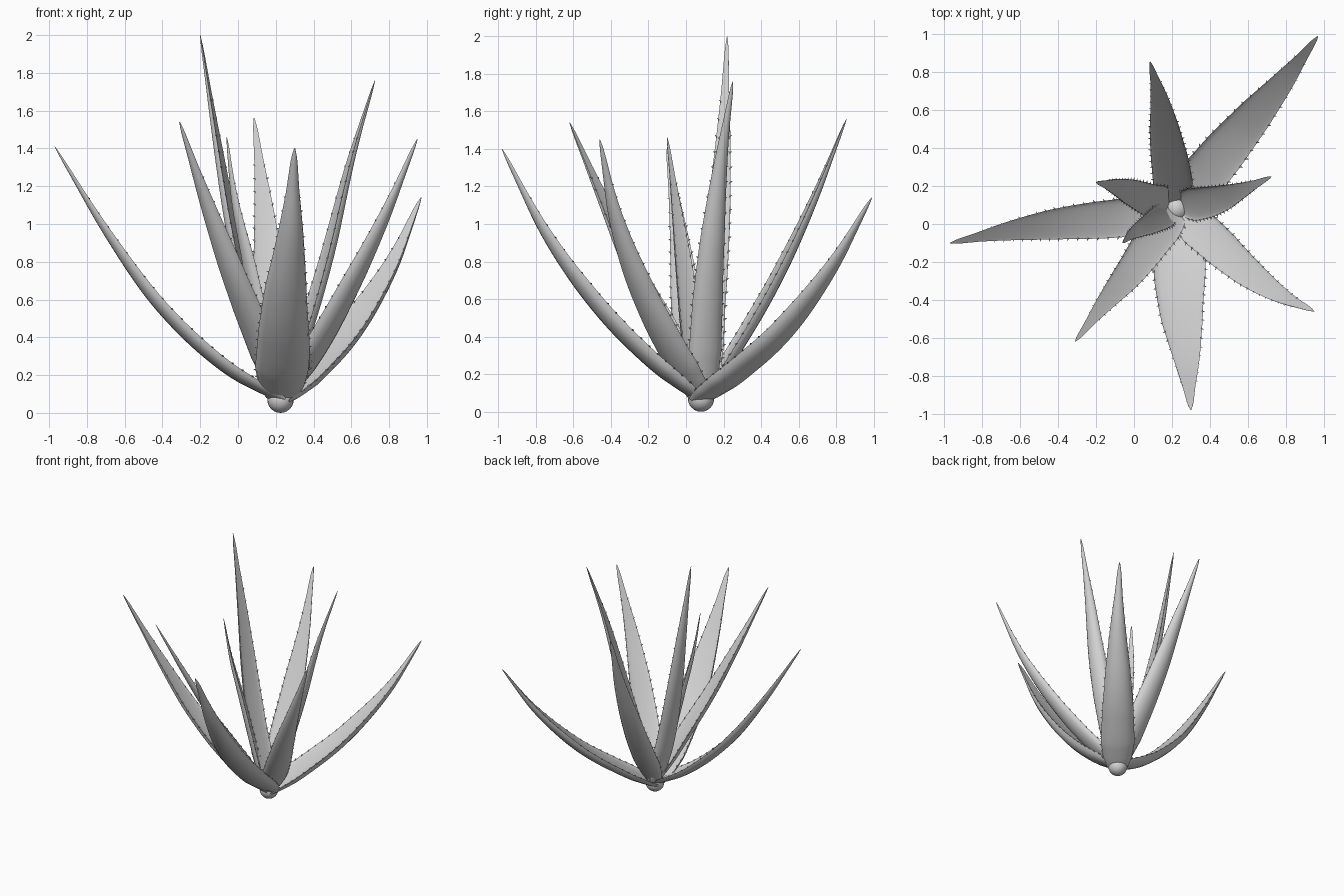
import bpy, bmesh, math
from mathutils import Vector

cube = bpy.data.objects.get("Cube")
if cube:
    bpy.data.objects.remove(cube)

grey = bpy.data.materials.new("plain grey")
grey.use_nodes = True
grey.diffuse_color = (0.65, 0.65, 0.65, 1)
grey.node_tree.nodes["Principled BSDF"].inputs["Base Color"].default_value = grey.diffuse_color

STEPS = 12      # rings per path segment
HALF = 9        # points across the upper or the lower skin
PROFILE = [(0, .6), (.05, .85), (.13, 1), (.3, .93), (.5, .74), (.7, .46),
           (.85, .24), (.95, .13), (.99, .06), (1, .02)]


def add_object(name, bm, smooth):
    bmesh.ops.recalc_face_normals(bm, faces=bm.faces)
    mesh = bpy.data.meshes.new(name)
    bm.to_mesh(mesh)
    bm.free()
    mesh.materials.append(grey)
    obj = bpy.data.objects.new(name, mesh)
    bpy.context.collection.objects.link(obj)
    if smooth:
        bpy.ops.object.select_all(action='DESELECT')
        obj.select_set(True)
        bpy.context.view_layer.objects.active = obj
        bpy.ops.object.shade_smooth_by_angle(angle=math.radians(50))
    return obj


def smooth_path(points):
    """Catmull-Rom curve through the points."""
    p = [Vector(q) for q in points]
    p = [p[0] * 2 - p[1]] + p + [p[-1] * 2 - p[-2]]
    path = []
    for a, b, c, d in zip(p, p[1:], p[2:], p[3:]):
        for i in range(STEPS):
            t = i / STEPS
            path.append(0.5 * (2 * b + (c - a) * t + (2 * a - 5 * b + 4 * c - d) * t * t
                               + (3 * b - a - 3 * c + d) * t ** 3))
    path.append(p[-2])
    return path


def width_at(u):
    for (u0, w0), (u1, w1) in zip(PROFILE, PROFILE[1:]):
        if u <= u1:
            return w0 + (w1 - w0) * (u - u0) / (u1 - u0)
    return PROFILE[-1][1]


def build_leaf(name, width, points):
    path = smooth_path(points)
    lengths = [0]
    for a, b in zip(path, path[1:]):
        lengths.append(lengths[-1] + (b - a).length)
    total = lengths[-1]
    out = path[-1] - path[0]
    side = Vector((out.x, out.y, 0)).normalized().cross(Vector((0, 0, 1)))

    # Fleshy blade with a hollow upper skin and a rounded underside
    bm = bmesh.new()
    rings, edges = [], []
    for i, centre in enumerate(path):
        u = lengths[i] / total
        tangent = (path[min(i + 1, len(path) - 1)] - path[max(i - 1, 0)]).normalized()
        up = side.cross(tangent).normalized()
        across = tangent.cross(up)
        half = width * width_at(u) / 2
        depth = half * (0.5 + 0.45 * u)
        hollow = half * 0.2 * (1 - u)
        lift = depth * 0.4
        ring = []
        for k in range(2 * HALF):
            a = math.pi * k / HALF
            drop = hollow if k < HALF else depth
            ring.append(bm.verts.new(centre + across * half * math.cos(a)
                                     + up * (lift - drop * abs(math.sin(a)))))
        rings.append(ring)
        edges.append((u, centre + up * lift, across, half, tangent, up))
    for r, s in zip(rings, rings[1:]):
        for k in range(2 * HALF):
            j = (k + 1) % (2 * HALF)
            bm.faces.new((r[k], r[j], s[j], s[k]))
    bm.faces.new(rings[0])
    bm.faces.new(rings[-1])
    add_object(name, bm, True)

    # Small teeth along both margins, leaning towards the tip
    bm = bmesh.new()
    for u, centre, across, half, tangent, up in edges[3::2]:
        if u > 0.84:
            continue
        size = 0.012 * (1 - 0.4 * u)
        for sign in (-1, 1):
            root = centre + across * sign * (half - 0.004)
            base = [bm.verts.new(root + v * size * 0.8) for v in (tangent, up * 0.6, -tangent, -up * 0.6)]
            tip = bm.verts.new(root + across * sign * size * 1.5 + tangent * size * 0.8)
            bm.faces.new(base)
            for k in range(4):
                bm.faces.new((base[k], base[(k + 1) % 4], tip))
    add_object(name + "_teeth", bm, False)


# Outer leaves
build_leaf("front_leaf", 0.29, [(.23, .07, .08), (.24, -.2, .3), (.25, -.47, .58),
                                (.28, -.74, .95), (.3, -.98, 1.4)])
build_leaf("right_leaf", 0.21, [(.24, .07, .07), (-.08, .03, .26), (-.4, .0, .56),
                                (-.68, -.04, .94), (-.97, -.1, 1.41)])
build_leaf("back_left_leaf", 0.25, [(.22, .07, .06), (.4, .29, .22), (.6, .53, .44),
                                    (.81, .78, .77), (.97, .99, 1.14)])
build_leaf("front_left_leaf", 0.21, [(.24, .07, .08), (.43, -.1, .36), (.61, -.26, .69),
                                     (.78, -.38, 1.04), (.95, -.46, 1.45)])
build_leaf("front_right_leaf", 0.2, [(.22, .07, .1), (.09, -.1, .42), (-.04, -.28, .75),
                                     (-.18, -.45, 1.14), (-.31, -.62, 1.54)])
build_leaf("back_leaf", 0.21, [(.22, .11, .1), (.19, .32, .43), (.16, .5, .75),
                               (.13, .68, 1.13), (.085, .855, 1.56)])
# Inner upright leaves
build_leaf("tall_inner_leaf", 0.18, [(.19, .11, .1), (.07, .13, .52), (-.03, .17, .96),
                                     (-.11, .2, 1.42), (-.2, .22, 2)])
build_leaf("left_inner_leaf", 0.18, [(.25, .1, .1), (.37, .115, .47), (.48, .14, .85),
                                     (.6, .19, 1.34), (.725, .25, 1.76)])
build_leaf("small_inner_leaf", 0.14, [(.19, .06, .1), (.12, .02, .45), (.05, -.02, .8),
                                      (-.02, -.06, 1.13), (-.06, -.1, 1.46)])

# Rounded root crown joining the leaves
bm = bmesh.new()
bmesh.ops.create_uvsphere(bm, u_segments=20, v_segments=12, radius=0.07)
crown = add_object("root_crown", bm, True)
crown.location = (0.225, 0.08, 0.07)
